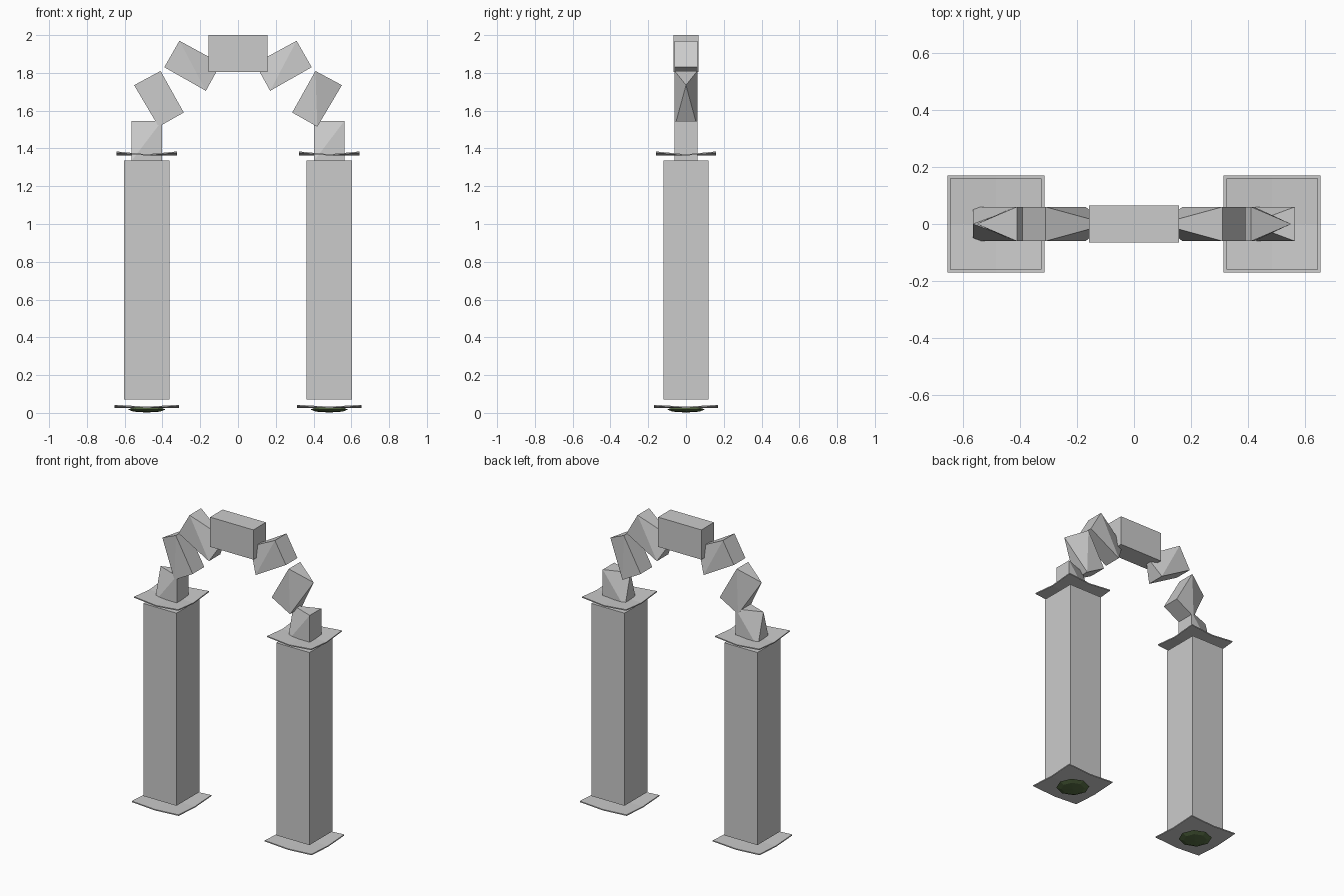
import bpy, bmesh, math

if "Cube" in bpy.data.objects:
    bpy.data.objects.remove(bpy.data.objects["Cube"])

GREY = None


def make_object(name, bm, mat=None):
    bmesh.ops.remove_doubles(bm, verts=bm.verts, dist=0.0005)
    bmesh.ops.recalc_face_normals(bm, faces=bm.faces)
    mesh = bpy.data.meshes.new(name)
    bm.to_mesh(mesh)
    bm.free()
    obj = bpy.data.objects.new(name, mesh)
    bpy.context.collection.objects.link(obj)
    if mat:
        mesh.materials.append(mat)
    return obj


def block(name, corners, half_depth, pinch=None):
    """Extrude an xz outline along y; the pinched corner tapers to a point at y = 0."""
    bm = bmesh.new()
    rings = []
    for s in (-1, 1):
        rings.append([bm.verts.new((x, 0 if i == pinch else s * half_depth, z))
                      for i, (x, z) in enumerate(corners)])
    a, b = rings
    n = len(corners)
    # split side faces so the tapered corner stays flat-faceted
    k = pinch or 0
    for r in rings:
        bm.faces.new((r[k - 1], r[k], r[(k + 1) % n]))
        bm.faces.new((r[(k + 1) % n], r[(k + 2) % n], r[k - 1]))
    for i in range(n):
        j = (i + 1) % n
        bm.faces.new((a[i], a[j], b[j], b[i]))
    bmesh.ops.remove_doubles(bm, verts=bm.verts, dist=0.0005)
    if pinch is None:
        bmesh.ops.dissolve_limit(bm, angle_limit=0.01, verts=bm.verts, edges=bm.edges)
    return make_object(name, bm)


def rect(x0, x1, z0, z1):
    return [(x0, z0), (x1, z0), (x1, z1), (x0, z1)]


def slab(name, cx, half, z_low, z_high):
    """Thin square slab, slightly dished between its raised corners."""
    bm = bmesh.new()
    bmesh.ops.create_grid(bm, x_segments=2, y_segments=2, size=half)
    for v in bm.verts:
        corner = abs(v.co.x) > half * 0.9 and abs(v.co.y) > half * 0.9
        v.co.z = z_high if corner else z_low
        v.co.x += cx
    top = bmesh.ops.extrude_face_region(bm, geom=bm.faces[:])
    for v in top["geom"]:
        if isinstance(v, bmesh.types.BMVert):
            v.co.z += 0.007
    return make_object(name, bm)


green = bpy.data.materials.new("moss_green")
green.diffuse_color = (0.10, 0.16, 0.06, 1)
green.use_nodes = True
green.node_tree.nodes["Principled BSDF"].inputs["Base Color"].default_value = green.diffuse_color

for side, s in (("left", -1), ("right", 1)):
    cx = 0.483 * s
    # pillar with its base and cap slabs
    block(side + "_pillar", rect(cx - 0.12, cx + 0.12, 0.07, 1.335), 0.12)
    slab(side + "_base_slab", cx, 0.17, 0.026, 0.036)
    slab(side + "_cap_slab", cx, 0.16, 1.362, 1.377)

    # moss clump under the base
    bm = bmesh.new()
    bmesh.ops.create_uvsphere(bm, u_segments=8, v_segments=4, radius=1)
    for v in bm.verts:
        v.co = (cx + v.co.x * 0.1, v.co.y * 0.1, 0.018 + v.co.z * 0.016)
    make_object(side + "_moss", bm, green)

    # springer stone standing on the cap
    block(side + "_springer", rect(cx - 0.08, cx + 0.08, 1.335, 1.545), 0.06, pinch=3)

    # the two leaning arch stones
    lower = [(0.42, 1.515), (0.55, 1.735), (0.41, 1.81), (0.287, 1.59)]
    upper = [(0.17, 1.705), (0.39, 1.83), (0.31, 1.97), (0.09, 1.85)]
    block(side + "_lower_arch_stone", [(x * s, z) for x, z in lower], 0.06, pinch=1)
    block(side + "_upper_arch_stone", [(x * s, z) for x, z in upper], 0.06, pinch=3)

# keystone
block("keystone", rect(-0.157, 0.157, 1.805, 2.0), 0.065)
